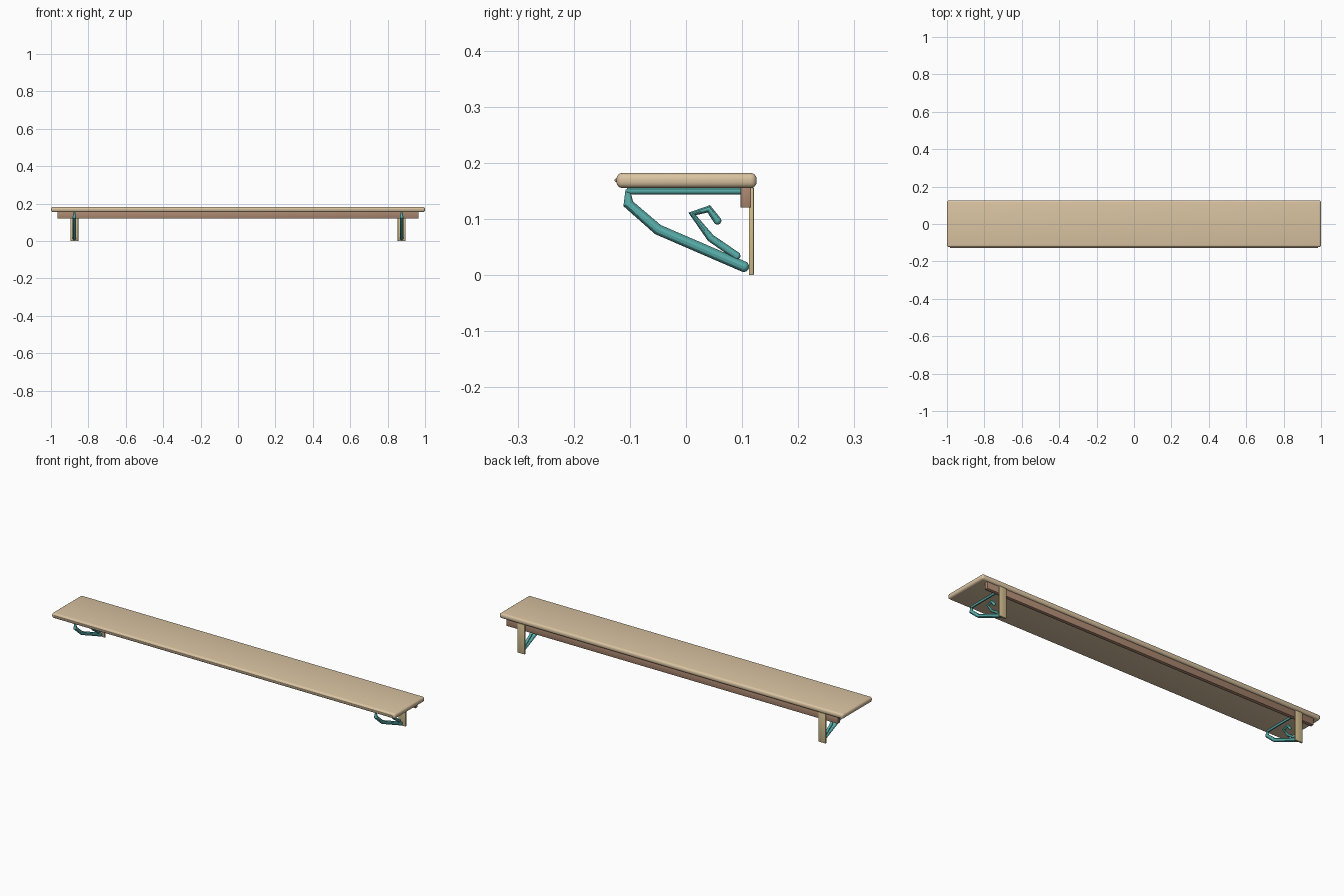
import bpy

if "Cube" in bpy.data.objects:
    bpy.data.objects.remove(bpy.data.objects["Cube"])


def material(name, rgb):
    m = bpy.data.materials.new(name)
    m.diffuse_color = (*rgb, 1)
    m.use_nodes = True
    m.node_tree.nodes["Principled BSDF"].inputs["Base Color"].default_value = m.diffuse_color
    return m


OAK = material("oak", (0.70, 0.55, 0.36))
WALNUT = material("walnut", (0.40, 0.24, 0.16))
BRASS = material("brass", (0.66, 0.53, 0.28))
TEAL = material("teal_iron", (0.10, 0.43, 0.41))


def finish(ob, name, mat):
    ob.name = name
    ob.data.materials.clear()
    ob.data.materials.append(mat)
    bpy.ops.object.shade_smooth_by_angle()
    return ob


def box(name, lo, hi, mat, bevel=0.0, segments=2):
    bpy.ops.mesh.primitive_cube_add(size=1, location=[(a + b) / 2 for a, b in zip(lo, hi)])
    ob = bpy.context.object
    ob.scale = [b - a for a, b in zip(lo, hi)]
    bpy.ops.object.transform_apply(location=False, rotation=False, scale=True)
    if bevel:
        mod = ob.modifiers.new("rounded_edges", 'BEVEL')
        mod.width, mod.segments = bevel, segments
        bpy.ops.object.modifier_apply(modifier=mod.name)
    return finish(ob, name, mat)


def tube(name, x, points, radius, mat):
    # points are (y, z, radius factor)
    cu = bpy.data.curves.new(name, 'CURVE')
    cu.dimensions = '3D'
    cu.bevel_depth, cu.bevel_resolution = radius, 4
    cu.use_fill_caps = True
    sp = cu.splines.new('POLY')
    sp.points.add(len(points) - 1)
    for p, (y, z, r) in zip(sp.points, points):
        p.co, p.radius = (x, y, z, 1), r
    ob = bpy.data.objects.new(name, cu)
    bpy.context.collection.objects.link(ob)
    bpy.ops.object.select_all(action='DESELECT')
    ob.select_set(True)
    bpy.context.view_layer.objects.active = ob
    bpy.ops.object.convert(target='MESH')
    return finish(bpy.context.object, name, mat)


def ball(name, loc, radius, mat):
    bpy.ops.mesh.primitive_uv_sphere_add(segments=16, ring_count=10, radius=radius, location=loc)
    return finish(bpy.context.object, name, mat)


# Shelf board with a thin bead along its front edge
box("shelf_board", (-1, -0.124, 0.155), (1, 0.126, 0.182), OAK, 0.011, 4)
box("front_bead", (-0.985, -0.127, 0.166), (0.985, -0.12, 0.172), OAK, 0.002)

# Wall cleat under the back edge
box("wall_cleat", (-0.965, 0.097, 0.12), (0.965, 0.116, 0.156), WALNUT, 0.002)

# A bracket near each end
for side, x in (("left", -0.875), ("right", 0.875)):
    box(side + "_wall_plate", (x - 0.021, 0.112, 0.0), (x + 0.021, 0.121, 0.156),
        BRASS, 0.0015)
    tube(side + "_top_arm", x, [(-0.105, 0.15, 1), (0.112, 0.15, 1)], 0.006, TEAL)
    tube(side + "_brace", x, [(-0.104, 0.153, 0.4), (-0.103, 0.127, 1),
                              (-0.05, 0.081, 1), (0.103, 0.015, 1)], 0.0095, TEAL)
    ball(side + "_brace_foot", (x, 0.103, 0.015), 0.0095, TEAL)
    tube(side + "_scroll", x, [(0.092, 0.033, 1), (0.044, 0.066, 1), (0.011, 0.109, 1),
                               (0.0405, 0.118, 1), (0.056, 0.097, 1)], 0.007, TEAL)
    ball(side + "_scroll_root", (x, 0.09, 0.034), 0.007, TEAL)
    ball(side + "_scroll_tip", (x, 0.056, 0.097), 0.007, TEAL)
